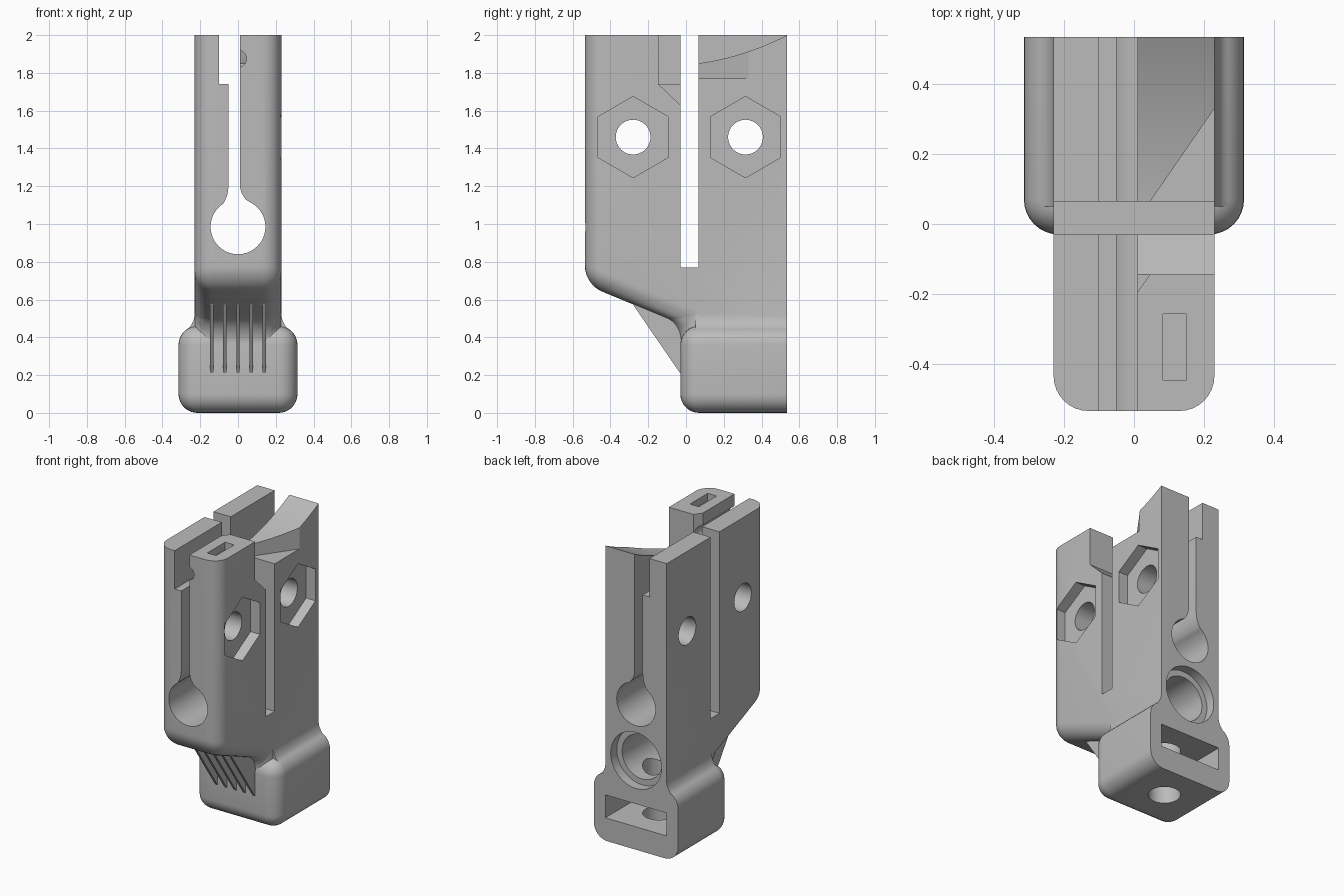
import bpy, bmesh, math

old = bpy.data.objects.get("Cube")
if old:
    bpy.data.objects.remove(old)

grey = bpy.data.materials.new("plain grey")
grey.use_nodes = True
COLOUR = (0.5, 0.5, 0.5, 1)
grey.diffuse_color = COLOUR
grey.node_tree.nodes["Principled BSDF"].inputs["Base Color"].default_value = COLOUR


def prism(name, points, axis, start, end, bevel=0, keep=None):
    """Extrude a 2D outline along an axis; optionally round the edges chosen by keep."""
    place = {"x": lambda u, v, t: (t, u, v),
             "y": lambda u, v, t: (u, t, v),
             "z": lambda u, v, t: (u, v, t)}[axis]
    bm = bmesh.new()
    rings = [[bm.verts.new(place(u, v, t)) for u, v in points] for t in (start, end)]
    bm.faces.new(rings[0])
    bm.faces.new(rings[1])
    n = len(points)
    for i in range(n):
        j = (i + 1) % n
        bm.faces.new((rings[0][i], rings[0][j], rings[1][j], rings[1][i]))
    bmesh.ops.recalc_face_normals(bm, faces=bm.faces)
    if bevel:
        edges = [e for e in bm.edges if keep(e.verts[0].co, e.verts[1].co)]
        bmesh.ops.bevel(bm, geom=edges, offset=bevel, segments=8, profile=0.5,
                        affect="EDGES", clamp_overlap=True)
    mesh = bpy.data.meshes.new(name)
    bm.to_mesh(mesh)
    bm.free()
    mesh.materials.append(grey)
    obj = bpy.data.objects.new(name, mesh)
    bpy.context.collection.objects.link(obj)
    return obj


def circle(u, v, r, n=48, turn=0):
    return [(u + r * math.cos(turn + math.tau * i / n),
             v + r * math.sin(turn + math.tau * i / n)) for i in range(n)]


def rect(u0, v0, u1, v1):
    return [(u0, v0), (u1, v0), (u1, v1), (u0, v1)]


def combine(target, tool, operation):
    mod = target.modifiers.new("boolean", "BOOLEAN")
    mod.operation = operation
    mod.solver = "EXACT"
    mod.object = tool
    bpy.context.view_layer.objects.active = target
    bpy.ops.object.modifier_apply(modifier=mod.name)
    bpy.data.objects.remove(tool)


W, BACK = 0.23, 0.535

# Upright body with rounded front and sloping underside
side = [(BACK, 0.3), (BACK, 2), (-BACK, 2), (-BACK, 0.68), (-0.028, 0.47), (-0.028, 0.3)]
body = prism("clamp_body", side, "x", -W, W, 0.1,
             lambda a, b: max(a.y, b.y) < 0 and not (a.z == b.z and (a.z > 1.9 or a.z < 0.4)))

# Wider foot, flat at the back
foot = prism("foot", rect(-0.315, -0.03, 0.315, BACK), "z", 0, 0.46, 0.1,
             lambda a, b: min(a.y, b.y) < 0.5)
combine(body, foot, "UNION")

# Concave fillets between body and foot
for s in (-1, 1):
    fillet = [(s * u, v) for u, v in
              ((0.2, 0.42), (0.27, 0.435), (0.247, 0.466), (0.235, 0.49), (0.229, 0.52), (0.2, 0.52))]
    combine(body, prism("fillet", fillet, "y", 0.05, BACK, 0), "UNION")

# Thin gusset fins under the slope
for i in range(-2, 3):
    fin = [(-0.285, 0.58), (-0.031, 0.21), (0, 0.21), (0, 0.55)]
    combine(body, prism("fin", fin, "x", i * 0.07 - 0.009, i * 0.07 + 0.009), "UNION")

cutters = []


def cut(*args):
    cutters.append(prism("cutter", *args))


# Keyhole: round passage with a flared, stepped slot above
cut(circle(0, 0.985, 0.145, 64), "y", -1, 1)
cut([(-0.1, 1.085), (-0.073, 1.115), (-0.056, 1.155), (-0.05, 1.2), (-0.05, 1.74), (-0.1, 1.74),
     (-0.1, 2.1), (0.01, 2.1), (0.01, 1.2), (0.018, 1.165), (0.04, 1.13), (0.07, 1.11),
     (0.1, 1.085), (0, 1)], "y", -1, 1)

# Cross slot dividing the jaws
cut(rect(-0.03, 0.77, 0.065, 2.1), "x", -1, 1)

# Bolt holes with hexagonal nut recesses
for y in (-0.28, 0.315):
    cut(circle(y, 1.46, 0.092), "x", -1, 1)
    cut(circle(y, 1.46, 0.215, 6, math.pi / 2), "x", 0.16, 0.4)

# Back left jaw: concave sloping top and angled step
curve = []
for i in range(17):
    t = i / 16
    curve.append((0.06 + 0.48 * t, 1.85 + 0.152 * (0.4 * t + 0.6 * t * t)))
cut(curve + [(0.54, 2.1), (0.06, 2.1)], "x", -0.04, 0.4)
cut([(0.0396, 0.055), (0.25, 0.359), (0.25, 0.055)], "z", 1.77, 2.2)

# Front left jaw: corner notch, chamfer, half-round groove and top pocket
cut([(-0.145, 2.1), (-0.145, 1.74), (-0.02, 1.62), (0, 2.1)], "x", -0.02, 0.4)
cut([(0.052, -0.135), (-0.004, -0.215), (-0.004, -0.135)], "z", 1.74, 2.2)
cut(circle(0, 1.875, 0.045, 32), "y", -1, 0)
cut(rect(0.083, -0.447, 0.15, -0.257), "z", 1.95, 2.2)

# Rear stepped bore, foot pocket and vertical screw hole
cut(circle(0, 0.605, 0.19, 64), "y", 0.47, 1)
cut(circle(0, 0.605, 0.15, 64), "y", 0.05, 1)
cut(rect(-0.23, 0.155, 0.23, 0.31), "y", 0.08, 1)
cut(circle(0, 0.29, 0.1), "z", -0.2, 0.6)

for tool in cutters:
    combine(body, tool, "DIFFERENCE")

# Smooth the curved surfaces, keep edges crisp
bpy.ops.object.select_all(action="DESELECT")
body.select_set(True)
bpy.context.view_layer.objects.active = body
bpy.ops.object.shade_smooth_by_angle(angle=math.radians(30))
